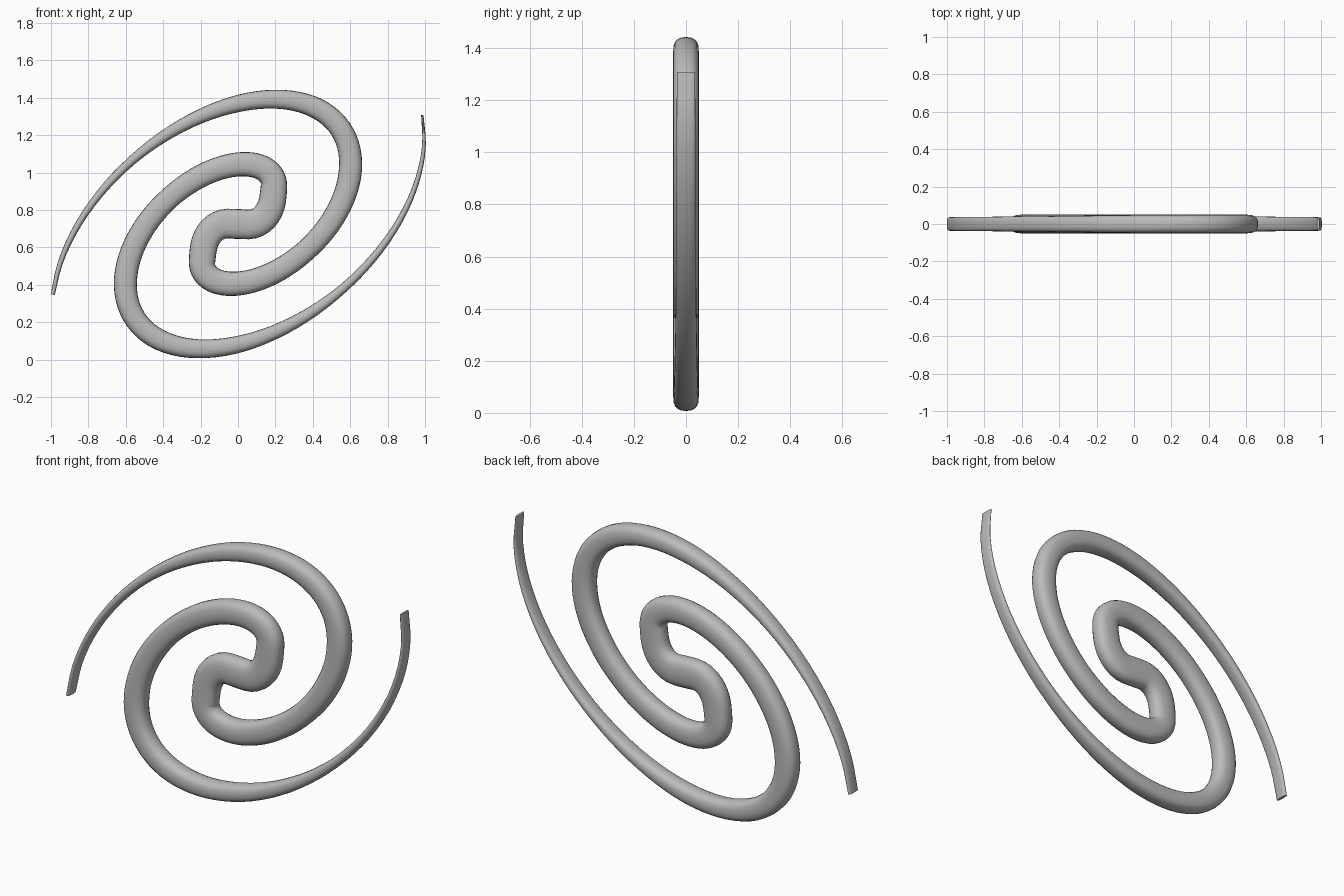
import bpy
import math
from mathutils import Vector

cube = bpy.data.objects.get("Cube")
if cube:
    bpy.data.objects.remove(cube, do_unlink=True)

MID_Z = 0.725   # height of the spiral centre
SIDES = 20
SUBDIV = 3

# (turn angle, half width in the spiral plane, half depth)
SECTIONS = [(0, .08, .05), (.6, .07, .05), (1.45, .065, .05), (2.4, .058, .05),
            (3.3, .062, .05), (4.1, .056, .05), (4.7, .046, .048), (5.4, .025, .04),
            (6.1, .014, .037), (6.3, .011, .036), (6.56, .006, .035)]


def section(t):
    """Smoothly interpolated tube size at a turn angle."""
    for (t0, w0, d0), (t1, w1, d1) in zip(SECTIONS, SECTIONS[1:]):
        if t <= t1:
            f = (t - t0) / (t1 - t0)
            return w0 + (w1 - w0) * f, d0 + (d1 - d0) * f
    return SECTIONS[-1][1:]


def arm(t_end):
    """Centre-line points (x, z, turn angle) from the core to one tip."""
    pts = [Vector(p) for p in ((.08, 0, .1), (.14, .035, .25), (.178, .1, .4))]
    n = 30
    for i in range(n + 1):
        t = .55 + (t_end - .55) * i / n
        r = .19 + .127 * t
        x = r * math.cos(t) - .03 * math.exp((.55 - t) / .5)
        pts.append(Vector((x, .895 * r * math.cos(t - 1.15), t)))
    return pts


def smooth_path(pts):
    """Catmull-Rom refinement of the centre line."""
    ext = [2 * pts[0] - pts[1]] + pts + [2 * pts[-1] - pts[-2]]
    out = []
    for a, b, c, d in zip(ext, ext[1:], ext[2:], ext[3:]):
        for k in range(SUBDIV):
            u = k / SUBDIV
            out.append(.5 * (2 * b + (c - a) * u + (2 * a - 5 * b + 4 * c - d) * u * u
                             + (3 * b - a - 3 * c + d) * u ** 3))
    return out + [pts[-1]]


def rounded(v):
    """Superellipse coordinate, giving a slightly boxy tube."""
    return math.copysign(abs(v) ** .78, v)


# Two opposite arms joined through the core; the right one runs longer
long_arm = arm(2 * math.pi + .27)
short_arm = [Vector((-p.x, -p.y, p.z)) for p in arm(2 * math.pi + .02)]
path = smooth_path(short_arm[::-1] + [Vector((0, 0, 0))] + long_arm)

verts, faces = [], []
last = len(path) - 1
for i, p in enumerate(path):
    step = path[min(i + 1, last)] - path[max(i - 1, 0)]
    side = Vector((-step.y, step.x)).normalized()
    w, d = section(max(p.z, 0))
    for k in range(SIDES):
        a = 2 * math.pi * k / SIDES
        s = w * rounded(math.cos(a))
        verts.append((p.x + side.x * s, d * rounded(math.sin(a)), MID_Z + p.y + side.y * s))
for i in range(last):
    for k in range(SIDES):
        a, b = i * SIDES + k, i * SIDES + (k + 1) % SIDES
        faces.append((a, b, b + SIDES, a + SIDES))
faces.append(tuple(reversed(range(SIDES))))
faces.append(tuple(last * SIDES + k for k in range(SIDES)))

mesh = bpy.data.meshes.new("double_spiral")
mesh.from_pydata(verts, [], faces)
mesh.update()
spiral = bpy.data.objects.new("double_spiral", mesh)
bpy.context.collection.objects.link(spiral)

# Plain grey finish
grey = bpy.data.materials.new("plain_grey")
grey.use_nodes = True
colour = (.5, .5, .5, 1)
grey.diffuse_color = colour
grey.node_tree.nodes["Principled BSDF"].inputs["Base Color"].default_value = colour
mesh.materials.append(grey)

# Consistent normals and smooth shading
bpy.context.view_layer.objects.active = spiral
spiral.select_set(True)
bpy.ops.object.mode_set(mode='EDIT')
bpy.ops.mesh.select_all(action='SELECT')
bpy.ops.mesh.normals_make_consistent(inside=False)
bpy.ops.object.mode_set(mode='OBJECT')
bpy.ops.object.shade_smooth_by_angle(angle=math.radians(50))
